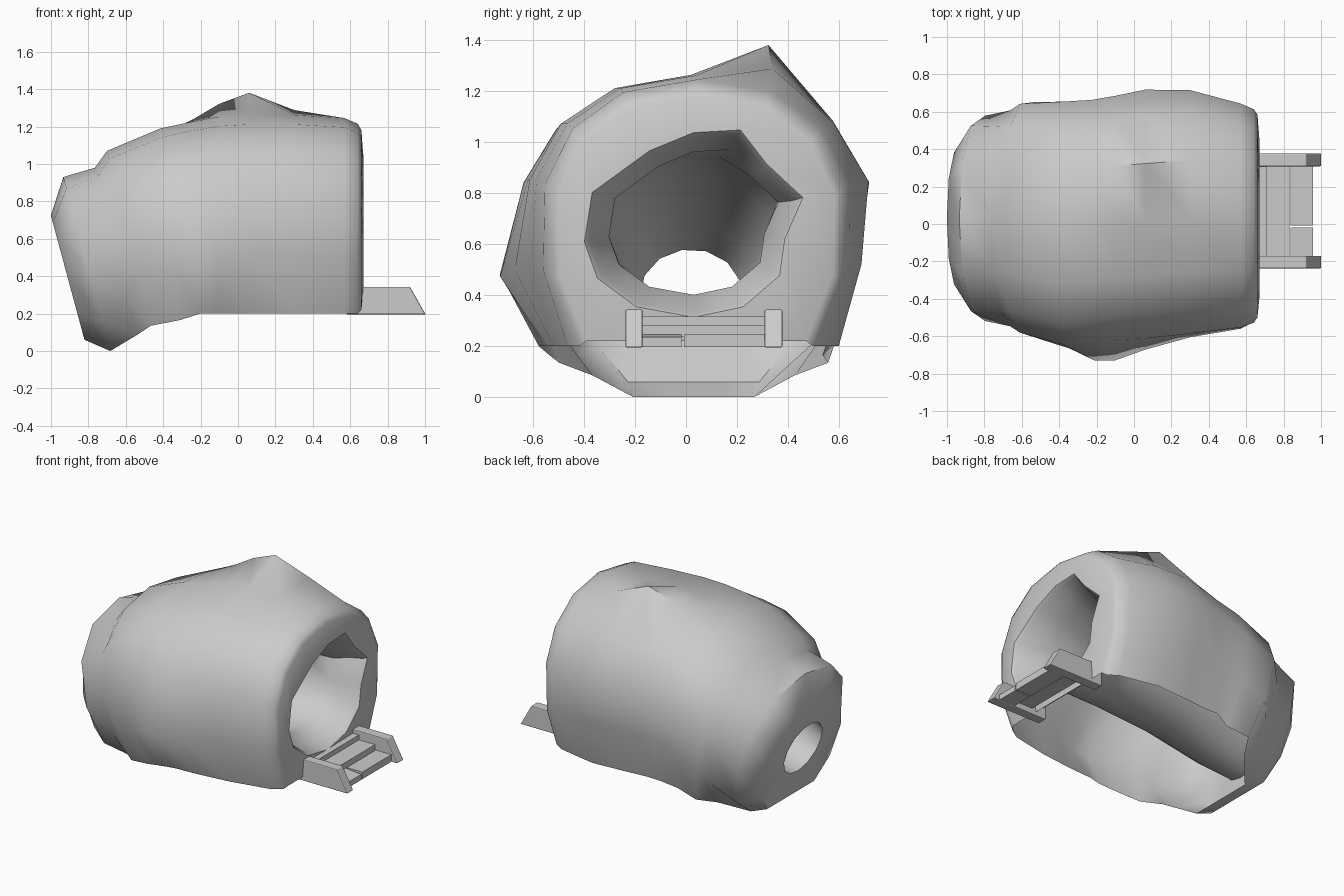
import bpy, bmesh, math

if "Cube" in bpy.data.objects:
    bpy.data.objects.remove(bpy.data.objects["Cube"])

ARC, LOW = 11, 2            # points on the dome arc / on the flat bottom
N = ARC + LOW


def finish(bm, name, angle=None):
    bmesh.ops.recalc_face_normals(bm, faces=bm.faces)
    me = bpy.data.meshes.new(name)
    bm.to_mesh(me)
    bm.free()
    ob = bpy.data.objects.new(name, me)
    bpy.context.collection.objects.link(ob)
    if angle:
        bpy.ops.object.select_all(action='DESELECT')
        ob.select_set(True)
        bpy.context.view_layer.objects.active = ob
        bpy.ops.object.shade_smooth_by_angle(angle=math.radians(angle))
    return ob


def power(v, p):
    return math.copysign(abs(v) ** p, v)


# Lumps on the shell: x, angle, y push, z push, x spread, angular spread
BUMPS = [(0.06, 61, 0.0, 0.17, 0.27, 15), (-0.12, 192, -0.095, -0.05, 0.2, 16),
         (0.1, 24, 0.075, -0.015, 0.35, 22)]


def shell_ring(x, k, yc, ry, zc, rz, rlow, zbot):
    """Squarish oval (upper/lower radius rz/rlow) cut flat at zbot, leaning by k."""
    n = 2.25
    a0 = -math.asin(min(1, ((zc - zbot) / rlow) ** (n / 2)))
    pts = []
    for i in range(ARC):
        a = a0 + (math.pi - 2 * a0) * i / (ARC - 1)
        y, z = ry * power(math.cos(a), 2 / n), power(math.sin(a), 2 / n)
        z *= rz if z > 0 else rlow
        t = math.degrees(math.atan2(z, y))
        for bx, ba, by, bz, sx, sa in BUMPS:
            d = (t - ba + 180) % 360 - 180
            w = math.exp(-((x - bx) / sx) ** 2 - (d / sa) ** 2)
            y, z = y + by * w, z + bz * w
        pts.append((yc + y, max(zbot, zc + z)))
    a, b = pts[-1], pts[0]
    for i in range(1, LOW + 1):
        f = i / (LOW + 1)
        pts.append((a[0] + (b[0] - a[0]) * f, zbot))
    return [(x + k * (zc - z), y, z) for y, z in pts]


def oval_ring(x, k, yc, ry, zc, rz):
    out = []
    for i in range(N):
        a = math.radians(-38 + 360 * i / N)
        z = rz * math.sin(a)
        out.append((x - k * z, yc + ry * math.cos(a), zc + z))
    return out


# Ragged entrance outline (y, z)
MOUTH = [(.36, .48), (.38, .62), (.45, .78), (.31, .91), (.21, 1.04), (.03, 1.03), (-.14, .96),
         (-.36, .80), (-.39, .61), (-.34, .47), (-.19, .36), (.03, .32), (.22, .36)]


def mouth_ring(x, s, dz=0.0):
    cy, cz = 0.03, 0.66
    return [(x, cy + s * (y - cy), cz + dz + s * (z - cz)) for y, z in MOUTH]


# Shell: back face, leaning tail, wide belly, rounded front rim
outer = [shell_ring(*s) for s in [
    (-.91, .27, .03, .41, .39, .335, .40, .06),
    (-.81, .27, .03, .55, .47, .46, .505, .0),
    (-.645, .25, .03, .58, .50, .48, .53, .085),
    (-.57, .25, .03, .63, .55, .52, .68, .135),
    (-.36, .10, .00, .66, .65, .54, .75, .165),
    (-.22, .04, .00, .66, .65, .575, .80, .2),
    (-.10, 0, .01, .65, .66, .59, .80, .2),
    (.06, 0, .02, .655, .66, .60, .80, .2),
    (.30, 0, .04, .65, .66, .60, .80, .2),
    (.57, 0, .04, .61, .67, .575, .75, .2),
    (.64, 0, .04, .58, .67, .545, .70, .2),
    (.66, 0, .04, .55, .67, .51, .66, .22)]]
# Tunnel: entrance lip narrowing to the round hole at the back
inner = [mouth_ring(.67, 1.02), mouth_ring(.65, .98), mouth_ring(.56, .92),
         mouth_ring(.48, .79, .01),
         oval_ring(.2, 0, .03, .34, .67, .285),
         oval_ring(-.3, .1, .02, .32, .62, .265),
         oval_ring(-.7, .2, .02, .255, .47, .205),
         oval_ring(-.91, .27, .02, .20, .405, .175)]

bm = bmesh.new()
rings = [[bm.verts.new(p) for p in r] for r in outer + inner]
for i, ra in enumerate(rings):
    rb = rings[(i + 1) % len(rings)]
    open_bottom = 1 <= i < len(outer) - 1
    for j in range(N):
        if open_bottom and j >= ARC - 1:
            continue
        j2 = (j + 1) % N
        bm.faces.new((ra[j], ra[j2], rb[j2], rb[j]))
finish(bm, "hollow_shell", 50)


def slab(name, profile, y0, y1, bevel=0.0):
    """Extrude an x-z outline between two y positions."""
    bm = bmesh.new()
    a = [bm.verts.new((x, y0, z)) for x, z in profile]
    b = [bm.verts.new((x, y1, z)) for x, z in profile]
    bm.faces.new(a)
    bm.faces.new(b[::-1])
    for i in range(len(a)):
        j = (i + 1) % len(a)
        bm.faces.new((a[i], b[i], b[j], a[j]))
    ob = finish(bm, name)
    if bevel:
        m = ob.modifiers.new("bevel", 'BEVEL')
        m.width, m.segments = bevel, 2
    return ob


def rect(x0, x1, z0, z1):
    return [(x0, z0), (x1, z0), (x1, z1), (x0, z1)]


# Ramp sides
rail = [(.58, .195), (1.003, .195), (.92, .343), (.58, .343)]
slab("stair_side_left", rail, -.238, -.17, .006)
slab("stair_side_right", rail, .308, .378, .006)

# Steps, the lowest one split in two with a slumped short half
slab("step_top", rect(.60, .71, .27, .316), -.175, .315)
slab("step_middle", rect(.69, .832, .235, .282), -.175, .315)
slab("step_bottom_long", rect(.838, .957, .197, .246), -.008, .315)
slab("step_bottom_short", [(.838, .197), (.957, .197), (.957, .235), (.838, .246)], -.175, -.018)
